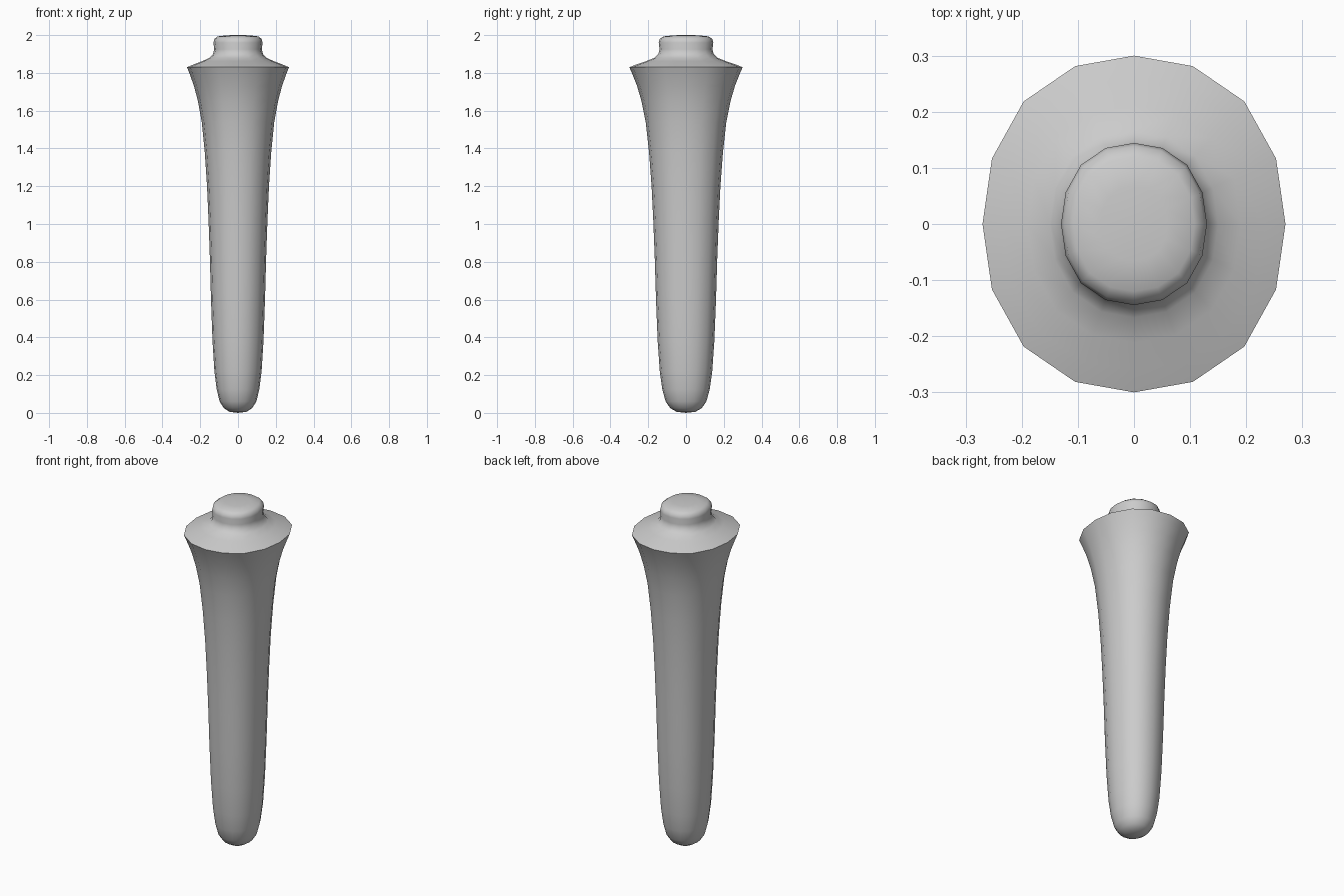
import bpy, bmesh, math

if "Cube" in bpy.data.objects:
    bpy.data.objects.remove(bpy.data.objects["Cube"])

SIDES = 16
DEPTH = 0.30 / 0.27   # slightly oval: deeper in y than in x


def lathe(name, profile, dx=0.0):
    """Skin an oval, softly squared section along (x radius, z) points; both ends close at a pole."""
    bm = bmesh.new()
    rings = []
    for r, z in profile:
        if r == 0:
            rings.append([bm.verts.new((dx, 0, z))])
            continue
        ring = []
        for i in range(SIDES):
            a = 2 * math.pi * i / SIDES
            k = r * (1 + 0.03 * math.sin(2 * a) ** 2)
            ring.append(bm.verts.new((k * math.cos(a), k * math.sin(a) * DEPTH, z)))
        rings.append(ring)
    for lo, hi in zip(rings, rings[1:]):
        for i in range(SIDES):
            j = (i + 1) % SIDES
            if len(lo) == 1:
                bm.faces.new((lo[0], hi[j], hi[i]))
            elif len(hi) == 1:
                bm.faces.new((lo[i], lo[j], hi[0]))
            else:
                bm.faces.new((lo[i], lo[j], hi[j], hi[i]))
    bmesh.ops.recalc_face_normals(bm, faces=bm.faces)
    mesh = bpy.data.meshes.new(name)
    bm.to_mesh(mesh)
    bm.free()
    obj = bpy.data.objects.new(name, mesh)
    bpy.context.collection.objects.link(obj)
    bpy.context.view_layer.objects.active = obj
    obj.select_set(True)
    bpy.ops.object.shade_smooth_by_angle(angle=math.radians(50))
    obj.select_set(False)
    return obj


# rounded tip, tapering shaft, flared sharp rim, shoulder and top knob
lathe("peg_body", [
    (0, 0), (0.045, 0.006), (0.075, 0.025), (0.097, 0.06), (0.113, 0.125),
    (0.125, 0.22), (0.135, 0.38), (0.143, 0.60), (0.149, 0.82), (0.156, 1.02),
    (0.164, 1.20), (0.176, 1.38), (0.192, 1.54), (0.212, 1.65), (0.233, 1.73),
    (0.258, 1.80), (0.27, 1.83),
    (0.235, 1.845), (0.19, 1.862), (0.15, 1.88), (0.132, 1.90),
    (0.126, 1.925), (0.13, 1.96), (0.125, 1.98), (0.108, 1.993), (0.06, 1.999), (0, 2.0),
])
